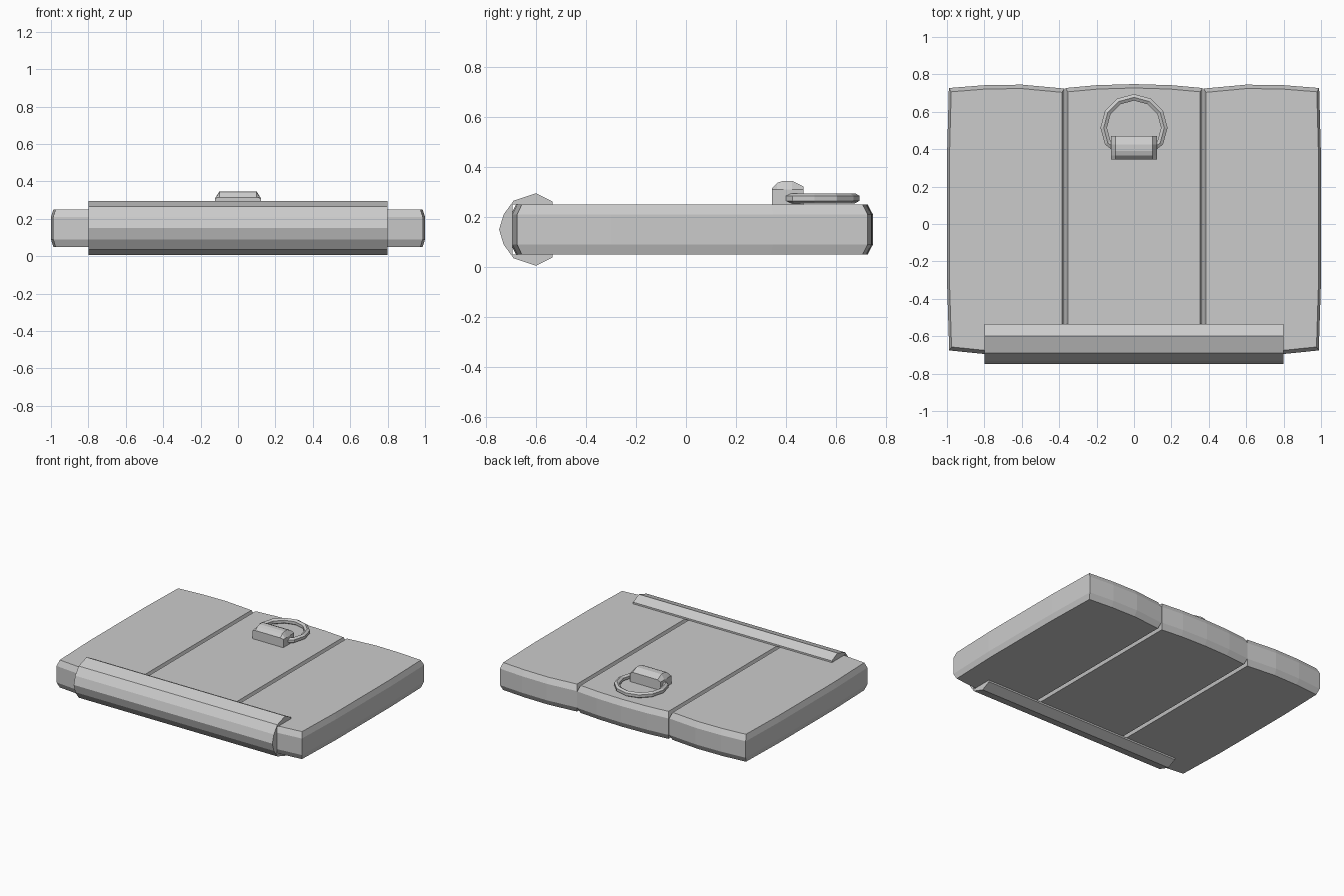
import bpy, bmesh
from math import sin, cos, radians
from mathutils import Vector

if "Cube" in bpy.data.objects:
    bpy.data.objects.remove(bpy.data.objects["Cube"])


def loft(name, rings, closed=False):
    """Skin a list of equal-length closed rings; cap the ends unless closed."""
    bm = bmesh.new()
    vs = [[bm.verts.new(p) for p in r] for r in rings]
    n = len(rings[0])
    pairs = list(zip(vs, vs[1:]))
    if closed:
        pairs.append((vs[-1], vs[0]))
    for a, b in pairs:
        for i in range(n):
            j = (i + 1) % n
            bm.faces.new((a[i], a[j], b[j], b[i]))
    if not closed:
        bm.faces.new(vs[0][::-1])
        bm.faces.new(vs[-1])
    bmesh.ops.recalc_face_normals(bm, faces=bm.faces[:])
    me = bpy.data.meshes.new(name)
    bm.to_mesh(me)
    bm.free()
    ob = bpy.data.objects.new(name, me)
    bpy.context.collection.objects.link(ob)
    return ob


def plank(name, outline):
    """Chamfered board from a bowed plan outline."""
    xs = [p[0] for p in outline]
    cx, hx = (min(xs) + max(xs)) / 2, (max(xs) - min(xs)) / 2
    rings = []
    for z, ix, iy in ((.05, .013, .02), (.09, 0, 0), (.21, 0, 0), (.25, .013, .02)):
        sx, sy = 1 - ix / hx, 1 - iy / .72
        rings.append([(cx + (x - cx) * sx, y * sy, z) for x, y in outline])
    return loft(name, rings)


# Three boards with slightly bowed ends
side = [(.372, -.69), (.6, -.70), (.8, -.695), (.988, -.676), (1, -.3), (1, .35),
        (.99, .727), (.8, .742), (.6, .745), (.372, .724)]
plank("right_board", side)
plank("left_board", [(-x, y) for x, y in side])
plank("middle_board", [(-.367, -.69), (0, -.70), (.367, -.69), (.367, .727),
                       (.2, .742), (0, .748), (-.2, .742), (-.367, .727)])

# Curved edge trim wrapping the front
half = [(-.535, .10), (-.535, .112), (-.60, .145), (-.69, .115), (-.73, .06)]
inner = [(-.695, -.10), (-.695, .10)]
prof = [(y, .15 + z) for y, z in half] + [(-.748, .15)]
prof += [(y, .15 - z) for y, z in reversed(half)]
prof += [(y, .15 + z) for y, z in inner]
loft("front_trim", [[(x, y, z) for y, z in prof] for x in (-.8, .8)])

# Clasp block holding the ring
clasp = [(.345, .245), (.345, .315), (.365, .337), (.39, .345), (.425, .345),
         (.47, .322), (.47, .245)]


def clasp_ring(s, outer):
    if outer:
        return [(s * .123, y, min(z, .31)) for y, z in clasp]
    return [(s * .10, y, z) for y, z in clasp]


loft("ring_clasp", [clasp_ring(-1, True), clasp_ring(-1, False),
                    clasp_ring(1, False), clasp_ring(1, True)])

# Pull ring: round arc whose lower end is flattened through the clasp
path = [Vector((.162 * sin(radians(a)), .515 + .162 * cos(radians(a))))
        for a in range(-120, 121, 30)]
path += [Vector((.10, .405)), Vector((-.10, .405))]
rings = []
for p in path:
    d = (p - Vector((0, .515))).normalized()
    sec = []
    for k in range(6):
        t = radians(60 * k + 30)
        q = p + d * .02 * cos(t)
        sec.append((q.x, q.y, .275 + .02 * sin(t)))
    rings.append(sec)
loft("pull_ring", rings, closed=True)
